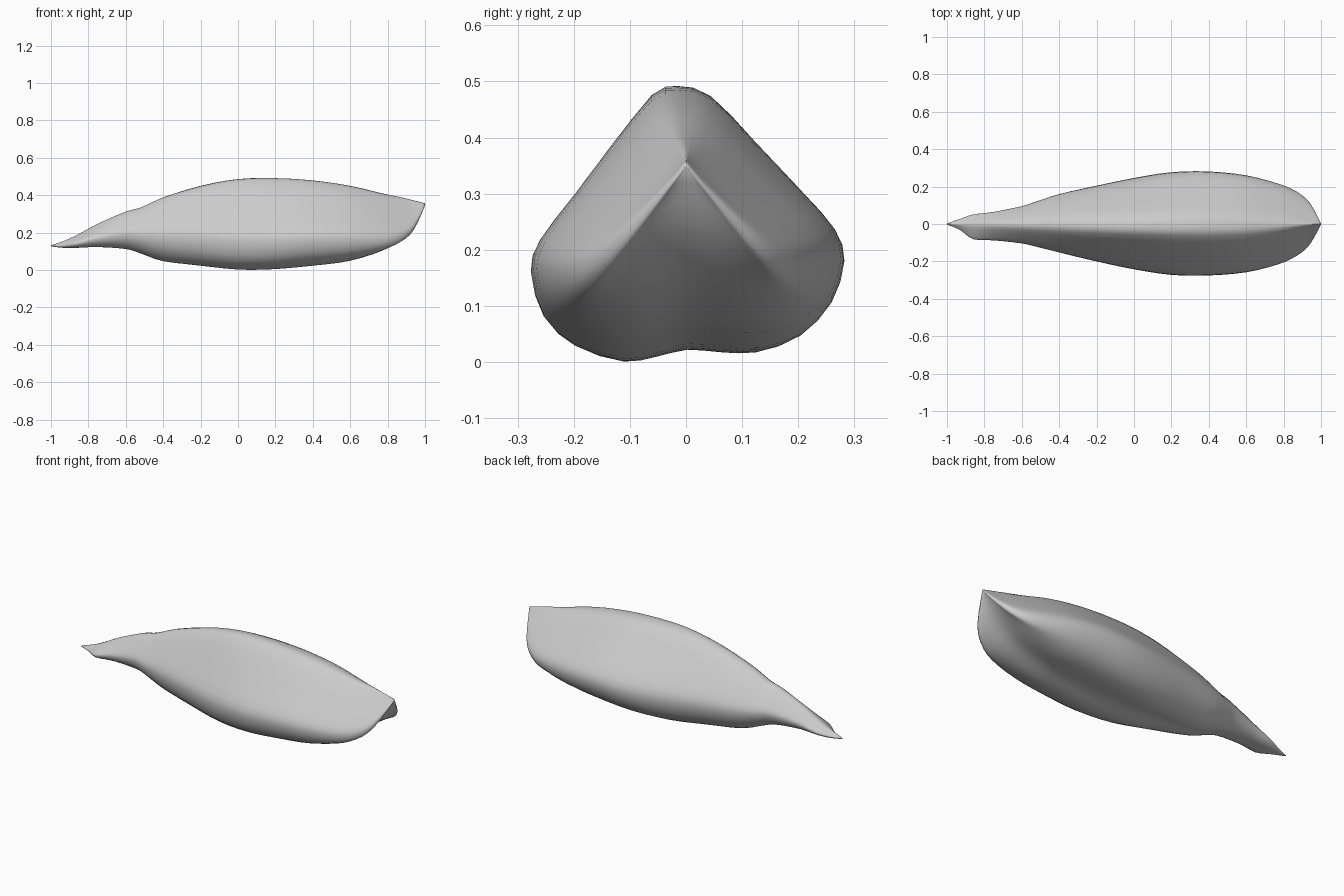
import bpy, bmesh

if "Cube" in bpy.data.objects:
    bpy.data.objects.remove(bpy.data.objects["Cube"])

# stations along the pod: x, top z, bottom z, back y, front y, underside groove depth, corner sharpness
# (negative sharpness makes the section rounder)
STATIONS = [
    (-1.00, .132, .126, .003, -.003, .05, -.5),
    (-0.93, .156, .118, .027, -.032, .05, -.5),
    (-0.86, .188, .118, .050, -.082, .05, -.5),
    (-0.75, .247, .122, .064, -.088, .05, -.7),
    (-0.60, .312, .112, .095, -.104, .05, -.9),
    (-0.52, .334, .088, .121, -.122, .05, -.9),
    (-0.40, .388, .046, .160, -.152, .05, -.8),
    (-0.20, .450, .020, .205, -.200, .05, -.4),
    (0.00, .486, .001, .246, -.242, .05, -.1),
    (0.20, .491, .005, .277, -.272, .05, 0),
    (0.40, .479, .023, .281, -.275, .05, 0),
    (0.60, .450, .043, .260, -.258, .07, .05),
    (0.77, .410, .080, .216, -.216, .14, .25),
    (0.87, .389, .130, .173, -.170, .24, .55),
    (0.94, .372, .207, .113, -.110, .32, .85),
    (1.00, .357, .345, .003, -.003, .30, 1),
]
# half sections from the ridge down to the underside: across, up
BACK = [(.2, .965), (.45, .8), (.74, .61), (.94, .47), (1, .35),
        (.92, .2), (.73, .085), (.48, .035), (.24, .038)]
FRONT = [(.18, .97), (.48, .78), (.72, .6), (.94, .43), (1, .31),
         (.92, .15), (.73, .05), (.44, 0), (.22, .02)]
# the same half section where the pod is a sharp triangle, and where it is round
SHARP = [(.1, .9), (.4, .66), (.68, .44), (.88, .27), (1, .13),
         (.96, .03), (.8, .0), (.52, .0), (.26, .0)]
ROUND = [(.24, .95), (.52, .81), (.78, .65), (.95, .52), (1, .4),
         (.9, .24), (.68, .11), (.44, .03), (.22, .0)]


def smooth(a, b, c, d, t):
    """Point on the curve from b to c."""
    return tuple(.5 * (2 * q + (r - p) * t + (2 * p - 5 * q + 4 * r - s) * t * t
                       + (3 * q - p - 3 * r + s) * t ** 3)
                 for p, q, r, s in zip(a, b, c, d))


def refine(pts, n, closed):
    """Smooth a list of points, n steps per span."""
    m = len(pts)
    get = (lambda i: pts[i % m]) if closed else (lambda i: pts[max(0, min(m - 1, i))])
    out = [smooth(*(get(i + k) for k in (-1, 0, 1, 2)), j / n)
           for i in range(m if closed else m - 1) for j in range(n)]
    return out if closed else out + [pts[-1]]


def half_section(soft, groove, sharp, sign):
    """Blend the outlines and hollow the underside."""
    pts = []
    for i, (u, v) in enumerate(soft):
        tu, tv = (SHARP if sharp > 0 else ROUND)[i]
        u, v = u + (tu - u) * abs(sharp), v + (tv - v) * abs(sharp)
        if i > 5:
            v += max(0, groove - .05) * max(0, 1 - u * u)
        pts.append((sign * u, v))
    return pts


def section(x, top, bottom, back, front, groove, sharp):
    """Ring of points around the pod at one station."""
    sharp = max(-1, min(1, sharp))
    centre = .048 * (1 - abs(sharp)) + max(0, groove - .05)
    ring = ([(0, 1)] + half_section(BACK, groove, sharp, 1) + [(0, centre)]
            + half_section(FRONT, groove, sharp, -1)[::-1])
    mid, half = (back + front) / 2, (back - front) / 2
    lean = .05 * half * (1 - max(0, sharp))      # the ridge leans slightly to the front
    pts = []
    for u, v in refine(ring, 2, True):
        v = min(v, 1)
        y = mid * (1 - max(0, v) ** 3) + u * half - lean * max(0, v) ** 6
        pts.append((x, y, bottom + v * (top - bottom)))
    return pts


# pod body
bm = bmesh.new()
rings = [[bm.verts.new(p) for p in section(*s)] for s in refine(STATIONS, 3, False)]
for a, b in zip(rings, rings[1:]):
    for i in range(len(a)):
        j = (i + 1) % len(a)
        bm.faces.new((a[i], b[i], b[j], a[j]))
bm.faces.new(rings[0])
bm.faces.new(rings[-1])
bmesh.ops.recalc_face_normals(bm, faces=bm.faces)
for f in bm.faces:
    f.smooth = True
mesh = bpy.data.meshes.new("pod")
bm.to_mesh(mesh)
bm.free()
pod = bpy.data.objects.new("pod", mesh)
bpy.context.collection.objects.link(pod)

# colour
grey = bpy.data.materials.new("light grey")
grey.diffuse_color = (.6, .6, .6, 1)
grey.use_nodes = True
grey.node_tree.nodes["Principled BSDF"].inputs["Base Color"].default_value = grey.diffuse_color
mesh.materials.append(grey)
